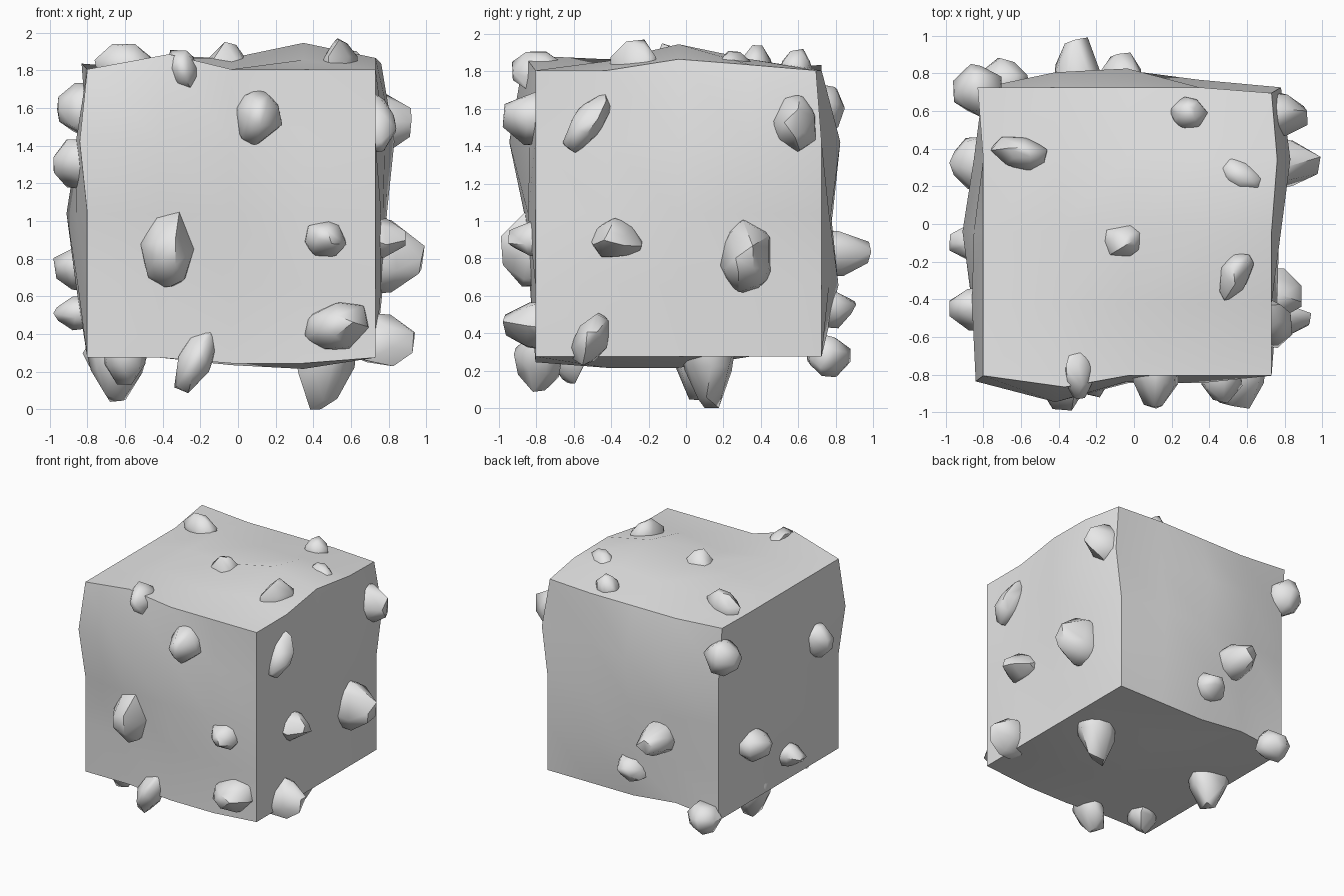
import bpy, bmesh, math, random
from mathutils import Vector, Matrix

random.seed(7)

default = bpy.data.objects.get("Cube")
if default:
    bpy.data.objects.remove(default, do_unlink=True)


def make_material(name, color):
    mat = bpy.data.materials.new(name)
    mat.use_nodes = True
    mat.diffuse_color = color
    mat.node_tree.nodes["Principled BSDF"].inputs["Base Color"].default_value = color
    return mat


STONE = make_material("stone grey", (0.8, 0.8, 0.8, 1))


def finish(bm, name, angle):
    """Turn a bmesh into a named, smooth-shaded object with sharp creases kept."""
    bmesh.ops.recalc_face_normals(bm, faces=bm.faces)
    mesh = bpy.data.meshes.new(name)
    bm.to_mesh(mesh)
    bm.free()
    mesh.materials.append(STONE)
    obj = bpy.data.objects.new(name, mesh)
    bpy.context.collection.objects.link(obj)
    bpy.ops.object.select_all(action="DESELECT")
    obj.select_set(True)
    bpy.context.view_layer.objects.active = obj
    bpy.ops.object.shade_smooth_by_angle(angle=math.radians(angle))


# Block: a cube divided in four along each axis, with pushed grid points.
# Keys are the x, y, z grid indices of a point; values are offsets on one axis.
HALF = 0.765
CENTER = Vector((-0.035, -0.04, 1.04))
PUSH = {
    "x": {"003": -.04, "022": -.11, "012": -.06, "013": -.06, "023": -.05,
          "032": -.05, "021": -.06, "011": -.05, "044": -.03, "104": .05,
          "433": .1, "432": .06, "423": .05, "422": .04, "431": .04,
          "412": .03, "411": .03, "443": .05, "434": .03},
    "y": {"003": -.03, "103": -.14, "104": -.06, "203": -.03, "102": -.06,
          "202": -.04, "302": -.04, "101": -.03, "444": -.03, "143": .08,
          "243": .1, "242": .05, "241": .09, "142": .06, "342": .04, "341": .04},
    "z": {"104": .08, "044": .03, "424": .06, "434": .03, "324": .14,
          "224": .06, "124": .07, "134": .06, "314": .05, "334": .06,
          "234": .05, "114": .06, "320": -.06, "310": -.06, "220": -.04,
          "200": -.03, "300": -.03, "140": .04},
}

bm = bmesh.new()
bmesh.ops.create_cube(bm, size=2 * HALF)
bmesh.ops.subdivide_edges(bm, edges=bm.edges[:], cuts=3, use_grid_fill=True)
for vert in bm.verts:
    key = "".join(str(round((c / HALF + 1) * 2)) for c in vert.co)
    offset = Vector([PUSH[axis].get(key, 0) for axis in "xyz"])
    vert.co += CENTER + offset
finish(bm, "stone_block", 40)


# Rocks: faceted lumps half sunk into the sides of the block.
# Each side has an (across, up, outward) frame and the distance of its surface.
X, Y, Z = Vector((1, 0, 0)), Vector((0, 1, 0)), Vector((0, 0, 1))
SIDES = {
    "front": (X, Z, -Y, .82), "back": (X, Z, Y, .79),
    "left": (Y, Z, X, .77), "right": (Y, Z, -X, .86),
    "top": (X, Y, Z, 1.85), "bottom": (X, Y, -Z, -.25),
}


def rock(side, name, across, up, width, height, peak, roll=0):
    """Convex lump of the given size, reaching out to peak, turned by roll degrees."""
    u, v, n, surface = SIDES[side]
    depth = 2 * (peak - surface) + 0.06
    rings = ((-1, .5, 5), (-.3, 1, 7), (.35, .92, 7), (1, .42, 4))
    points = []
    for level, radius, count in rings:
        start = random.random() * math.tau
        for i in range(count):
            a = start + (i + random.uniform(-.25, .25)) * math.tau / count
            r = radius * random.uniform(.85, 1.1)
            points.append(Vector((r * math.cos(a), r * math.sin(a),
                                  level + random.uniform(-.12, .12))))
    # fit the lump to its box
    for k, size in enumerate((width, height, depth)):
        low, high = min(p[k] for p in points), max(p[k] for p in points)
        for p in points:
            p[k] = ((p[k] - low) / (high - low) - .5) * size
    turn = Matrix.Rotation(math.radians(roll), 3, "Z")
    bm = bmesh.new()
    for p in points:
        p = turn @ p
        bm.verts.new(u * (across + p.x) + v * (up + p.y) + n * (peak - depth / 2 + p.z))
    bmesh.ops.convex_hull(bm, input=bm.verts[:])
    loose = [vert for vert in bm.verts if not vert.link_faces]
    bmesh.ops.delete(bm, geom=loose, context="VERTS")
    finish(bm, f"{side}_rock_{name}", 50)


# front rocks
rock("front", "large", -.37, .86, .31, .42, .99)
rock("front", "high", .1, 1.55, .28, .31, .98, -20)
rock("front", "small", .46, .9, .23, .21, .95)
rock("front", "corner", .52, .43, .36, .27, .98, 12)
rock("front", "hanging", -.22, .27, .18, .38, .92, -27)
rock("front", "rim", -.29, 1.8, .15, .25, .93, 20)

# left side rocks
rock("left", "slanted", -.52, 1.53, .17, .36, .84, -38)
rock("left", "high", .58, 1.51, .24, .34, .92, 5)
rock("left", "middle", -.38, .91, .29, .21, .89)
rock("left", "large", .31, .81, .3, .39, .99)
rock("left", "low", -.5, .37, .18, .3, .94, -25)

# right side rocks
rock("right", "high", -.45, 1.3, .23, .27, .98)
rock("right", "middle", .32, .75, .28, .26, .98)
rock("right", "small", -.1, .51, .2, .18, .98)
rock("right", "corner", .7, 1.59, .28, .31, .96, -25)

# back rocks
rock("back", "middle", -.3, .83, .25, .25, .99)
rock("back", "low", -.07, .52, .26, .2, .91, 20)
rock("back", "corner", -.69, .28, .27, .23, .88)

# top rocks
rock("top", "wide", -.61, .38, .3, .18, 1.94, -12)
rock("top", "square", .29, .59, .21, .18, 1.92)
rock("top", "slanted", .57, .26, .28, .16, 1.91, -28)
rock("top", "middle", -.06, -.09, .24, .2, 1.95)
rock("top", "pointed", .53, -.28, .16, .28, 1.97, -25)

# bottom rocks
rock("bottom", "large", .46, .12, .34, .3, 0)
rock("bottom", "side", -.64, .06, .34, .3, -.04)
rock("bottom", "front", -.6, -.62, .22, .2, -.13)
